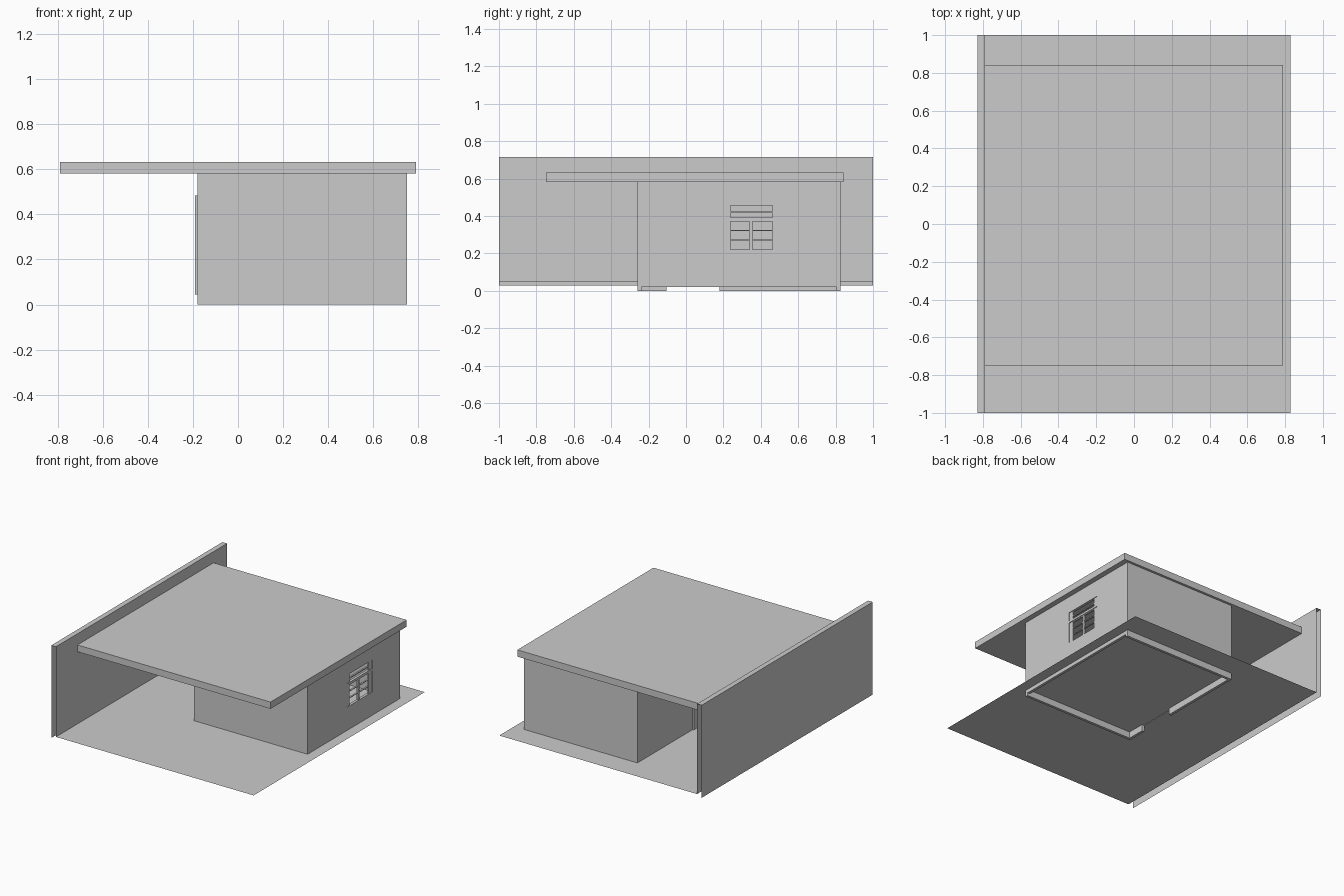
import bpy, bmesh

if "Cube" in bpy.data.objects:
    bpy.data.objects.remove(bpy.data.objects["Cube"])


def box(name, x, y, z):
    bm = bmesh.new()
    bmesh.ops.create_cube(bm, size=1)
    for v in bm.verts:
        v.co = [r[0] if c < 0 else r[1] for c, r in zip(v.co, (x, y, z))]
    me = bpy.data.meshes.new(name)
    bm.to_mesh(me)
    bm.free()
    ob = bpy.data.objects.new(name, me)
    bpy.context.collection.objects.link(ob)
    return ob


def sheet(name, profile, y0, y1):
    """Open strip: an x/z profile swept along y."""
    verts = [(x, y, z) for x, z in profile for y in (y0, y1)]
    faces = [(2*i, 2*i+1, 2*i+3, 2*i+2) for i in range(len(profile) - 1)]
    me = bpy.data.meshes.new(name)
    me.from_pydata(verts, [], faces)
    ob = bpy.data.objects.new(name, me)
    bpy.context.collection.objects.link(ob)
    return ob


def cut(target, name, x, y, z):
    cutter = box(name, x, y, z)
    cutter.hide_render = True
    cutter.hide_viewport = True
    mod = target.modifiers.new(name, 'BOOLEAN')
    mod.object = cutter
    mod.operation = 'DIFFERENCE'
    mod.solver = 'EXACT'


X0, X1, Y0, Y1 = -0.18, 0.75, -0.258, 0.825   # house footprint
T = 0.02                                      # wall thickness
TOP = 0.582

# Ground and the open-ended boundary wall
sheet("ground", [(-0.79, 0.048), (0.828, 0.048)], -1, 1)
sheet("boundary_wall", [(-0.828, 0.03), (-0.828, 0.715),
                        (-0.79, 0.715), (-0.79, 0.048)], -1, 1)

# Overhanging flat roof
box("roof", (-0.79, 0.79), (-0.748, 0.843), (TOP, 0.632))

# House walls
box("front_wall", (X0, X1), (Y0, Y0 + T), (0, TOP))
box("back_wall", (X0, X1), (Y1 - T, Y1), (0, TOP))
left = box("door_wall", (X0, X0 + T), (Y0 + T, Y1 - T), (0, TOP))
right = box("window_wall", (X1 - T, X1), (Y0 + T, Y1 - T), (0.02, TOP))

# Door opening and leaf
cut(left, "door_cutter", (X0 - 0.1, X0 + 0.1), (-0.105, 0.18), (-0.1, 0.483))
box("door", (X0 - 0.01, X0 + 0.005), (-0.105, 0.18), (0.045, 0.483))

# Window openings: transom above, casement pair below
cut(right, "transom_cutter", (0.6, 0.9), (0.2, 0.5), (0.393, 0.457))
cut(right, "casement_cutter", (0.6, 0.9), (0.2, 0.5), (0.22, 0.377))

FX = (X1 - T + 0.003, X1 - 0.005)
for part, z0, z1 in (("transom", 0.393, 0.457), ("casement", 0.22, 0.377)):
    for side, y in (("near", (0.2, 0.237)), ("far", (0.462, 0.5))):
        box(f"{part}_{side}_jamb", FX, y, (z0, z1))
box("casement_mullion", FX, (0.34, 0.355), (0.22, 0.377))
box("casement_head", FX, (0.237, 0.462), (0.37, 0.377))
box("transom_rail", FX, (0.237, 0.462), (0.415, 0.423))
for i, z in enumerate((0.27, 0.32)):
    box(f"glazing_bar_{i}", FX, (0.237, 0.462), (z, z + 0.005))
